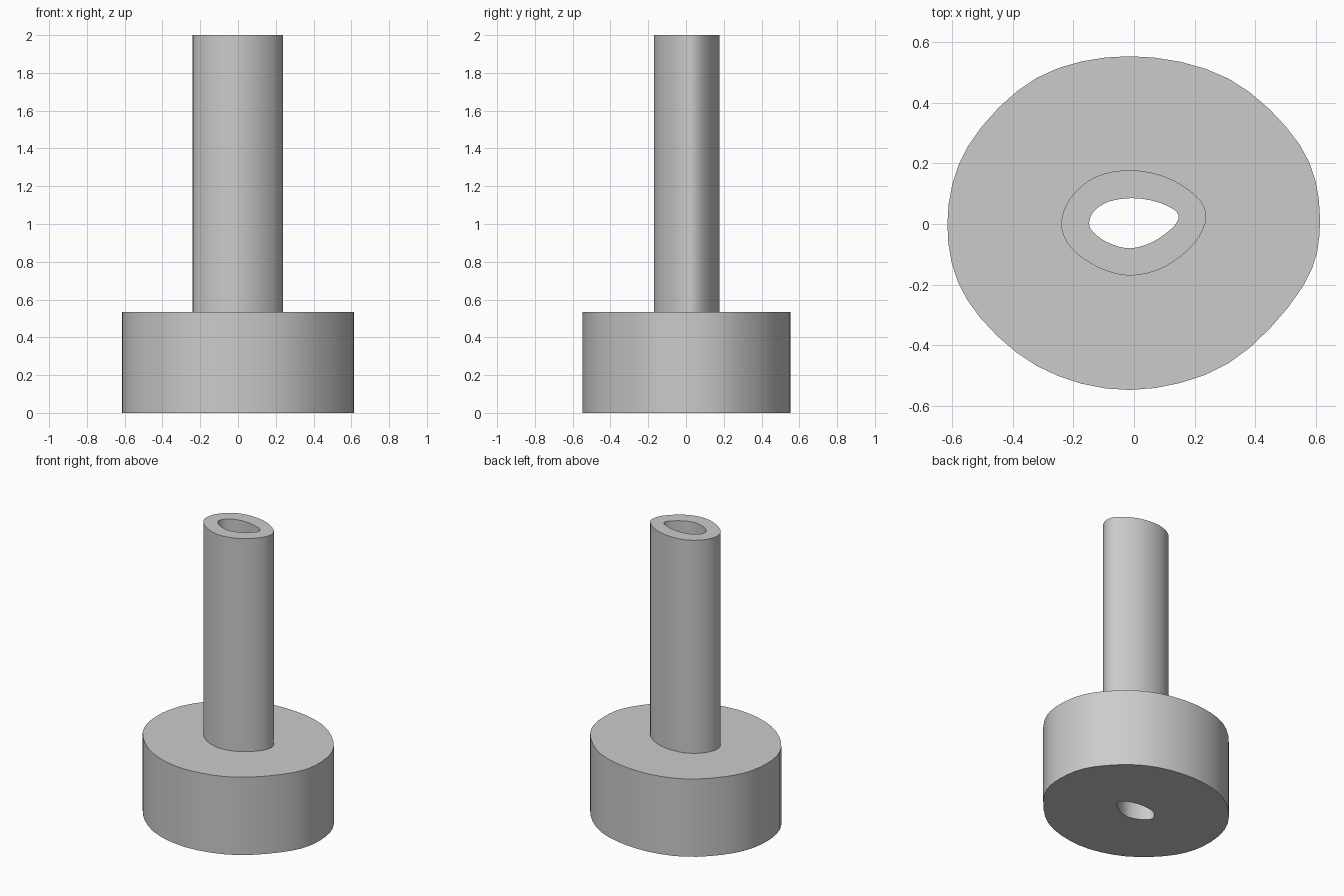
import bpy
import bmesh
import math
from mathutils import Vector

# Remove the default object
default = bpy.data.objects.get("Cube")
if default:
    bpy.data.objects.remove(default, do_unlink=True)

STEPS = 4  # segments between neighbouring profile points


def closed_spline(points):
    """Smooth closed outline through the given points."""
    pts = [Vector(p) for p in points]
    count = len(pts)
    outline = []
    for i in range(count):
        before, start, end, after = (pts[(i + k) % count] for k in (-1, 0, 1, 2))
        for step in range(STEPS):
            t = step / STEPS
            outline.append(0.5 * (2 * start + (end - before) * t
                                  + (2 * before - 5 * start + 4 * end - after) * t ** 2
                                  + (3 * start - before - 3 * end + after) * t ** 3))
    return outline


def loft_closed(name, sections, material):
    """Skin a closed loop of (outline, height) sections into a solid."""
    bm = bmesh.new()
    rings = [[bm.verts.new((p.x, p.y, height)) for p in outline]
             for outline, height in sections]
    for ring, following in zip(rings, rings[1:] + rings[:1]):
        for i in range(len(ring)):
            j = (i + 1) % len(ring)
            bm.faces.new((ring[i], ring[j], following[j], following[i]))
    bmesh.ops.recalc_face_normals(bm, faces=bm.faces)
    mesh = bpy.data.meshes.new(name)
    bm.to_mesh(mesh)
    bm.free()
    mesh.materials.append(material)
    obj = bpy.data.objects.new(name, mesh)
    bpy.context.collection.objects.link(obj)
    bpy.ops.object.select_all(action="DESELECT")
    obj.select_set(True)
    bpy.context.view_layer.objects.active = obj
    bpy.ops.object.shade_smooth_by_angle(angle=math.radians(30))
    return obj


# Plain grey material
grey = bpy.data.materials.new("plain_grey")
grey.use_nodes = True
colour = (0.6, 0.6, 0.6, 1)
grey.diffuse_color = colour
grey.node_tree.nodes["Principled BSDF"].inputs["Base Color"].default_value = colour

# Slightly irregular oval outlines: wide base, upright tube, pointed bore
base = closed_spline([
    (.613, .023), (.547, .26), (.31, .48), (-.013, .553), (-.32, .482), (-.547, .257),
    (-.615, 0), (-.55, -.25), (-.32, -.468), (-.013, -.547), (.31, -.46), (.556, -.207)])
tube = closed_spline([
    (.238, .023), (.205, .092), (.105, .155), (-.013, .177), (-.125, .156), (-.208, .088),
    (-.24, 0), (-.208, -.078), (-.12, -.142), (-.013, -.17), (.1, -.142), (.2, -.063)])
bore = closed_spline([
    (.147, .023), (.125, .052), (.06, .077), (-.013, .085), (-.085, .073), (-.132, .042),
    (-.148, 0), (-.128, -.033), (-.08, -.064), (-.013, -.08), (.06, -.06), (.125, -.014)])

# Base and tube as one solid with the bore running right through
SHOULDER, TOP = 0.535, 2.0
loft_closed("bored_tube_on_base", [
    (bore, 0), (base, 0), (base, SHOULDER),
    (tube, SHOULDER), (tube, TOP), (bore, TOP)], grey)
